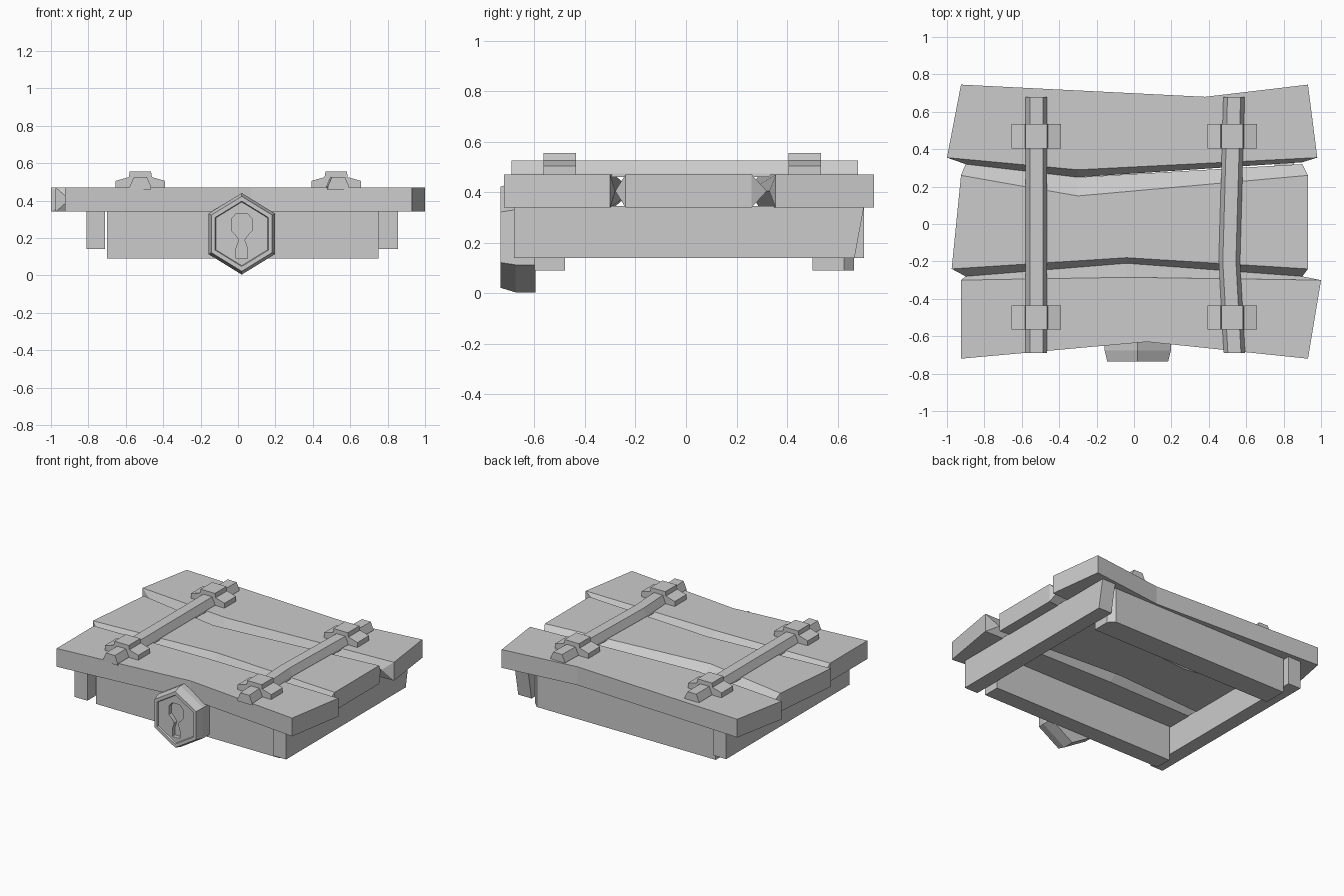
import bpy, bmesh, math

if "Cube" in bpy.data.objects:
    bpy.data.objects.remove(bpy.data.objects["Cube"])

def loft(name, rings):
    """Skin a list of equal-length point rings and cap both ends."""
    bm = bmesh.new()
    vs = [[bm.verts.new(p) for p in r] for r in rings]
    n = len(rings[0])
    for a, b in zip(vs, vs[1:]):
        for i in range(n):
            j = (i + 1) % n
            bm.faces.new((a[i], a[j], b[j], b[i]))
    bm.faces.new(vs[0][::-1])
    bm.faces.new(vs[-1])
    bmesh.ops.remove_doubles(bm, verts=bm.verts, dist=1e-5)
    bmesh.ops.recalc_face_normals(bm, faces=bm.faces)
    me = bpy.data.meshes.new(name)
    bm.to_mesh(me)
    bm.free()
    ob = bpy.data.objects.new(name, me)
    bpy.context.collection.objects.link(ob)
    return ob

def plank(name, pts):
    """pts: (face outline point, mid-height point); joints bulge at mid-height."""
    rings = [[(*p[k], z) for p in pts] for k, z in ((0, .34), (1, .405), (0, .47))]
    return loft(name, rings)

def board(name, pts, z0, z1):
    return loft(name, [[(x, y, z) for x, y in pts] for z in (z0, z1)])

def flat(*pts):
    return [(p, p) for p in pts]

def joint(tops, mids):
    """A bulging plank edge, with its end corners kept square."""
    return flat(tops[0]) + list(zip(tops, mids)) + flat(tops[-1])

# Three lid planks with V-shaped joints
plank("front_plank", flat((-.925, -.72), (.07, -.63), (.93, -.72)) +
      joint([(1, -.3), (-.04, -.285), (-.925, -.3)],
            [(.9, -.28), (-.04, -.21), (-.9, -.28)]))
plank("middle_plank",
      joint([(-.975, -.24), (-.04, -.18), (.93, -.24)],
            [(-.9, -.28), (-.04, -.21), (.9, -.28)]) +
      joint([(.93, .26), (-.3, .15), (-.925, .26)],
            [(.9, .32), (-.3, .25), (-.9, .32)]))
plank("back_plank",
      joint([(-1, .355), (-.3, .29), (.98, .355)],
            [(-.9, .32), (-.3, .25), (.9, .33)]) +
      flat((.93, .745), (.38, .68), (-.925, .745)))

# Frame boards under the lid
board("front_board", [(-.7, -.6), (.75, -.6), (.75, -.48), (-.7, -.48)], .09, .345)
board("back_board", [(-.7, .5), (.75, .5), (.75, .625), (.71, .665), (-.7, .665)], .09, .345)
board("left_board", [(-.81, -.68), (-.71, -.68), (-.71, .705), (-.81, .705)], .14, .345)
loft("right_board", [[(x, y, z) for x, y in
      ((.75, -.68), (.855, -.68), (.855, e), (.75, e))]
      for z, e in ((.14, .667), (.345, .705))])

# Straps with two stepped clamps each
def strap(name, path, clamp_x):
    prof = [(-.057, .46), (.057, .46), (.057, .475), (.035, .525), (-.035, .525), (-.057, .475)]
    loft(name, [[(cx + x, y, z) for x, z in prof] for cx, y in path])
    half = [(.132, .465), (.132, .505), (.062, .525), (.057, .555)]
    prof = half + [(-x, z) for x, z in half[::-1]]
    for side, y0 in (("front", -.565), ("back", .405)):
        loft(f"{name}_{side}_clamp",
             [[(clamp_x + x, y, z) for x, z in prof] for y in (y0, y0 + .13)])

strap("left_strap", [(-.522, -.69), (-.522, .68)], -.522)
strap("right_strap", [(.537, -.69), (.51, -.2), (.535, .68)], .525)

# Hexagonal lock plate
def hexagon(r, y):
    return [(.02 + r * .94 * math.cos(a), y, .222 + r * math.sin(a))
            for a in (math.radians(30 + 60 * i) for i in range(6))]

lock = loft("lock_plate", [hexagon(.218, -.595), hexagon(.218, -.675),
                           hexagon(.2, -.735), hexagon(.175, -.735), hexagon(.17, -.725)])

# Keyhole recess
half = [(.03, .09), (.03, .145), (.014, .19), (.03, .212), (.056, .24), (.056, .3), (.03, .33)]
key = half + [(-x, z) for x, z in half[::-1]]
cutter = loft("keyhole_cutter", [[(.02 + x, y, z) for x, z in key] for y in (-.8, -.695)])
cutter.hide_render = True
cutter.hide_set(True)
mod = lock.modifiers.new("keyhole", 'BOOLEAN')
mod.operation = 'DIFFERENCE'
mod.solver = 'EXACT'
mod.object = cutter
